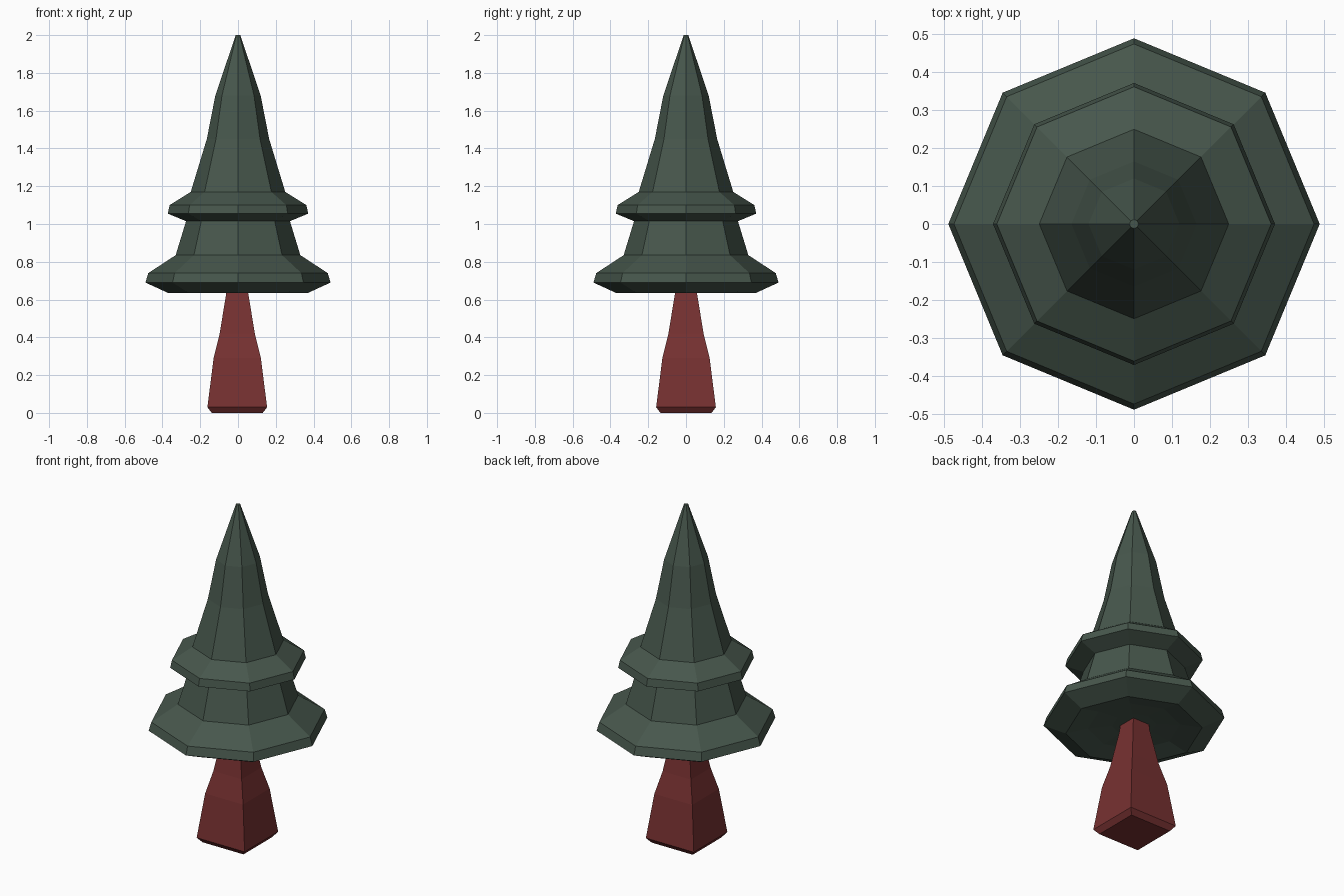
import bpy, bmesh, math

if "Cube" in bpy.data.objects:
    bpy.data.objects.remove(bpy.data.objects["Cube"])


def material(name, rgb):
    m = bpy.data.materials.new(name)
    m.diffuse_color = (*rgb, 1)
    m.use_nodes = True
    m.node_tree.nodes["Principled BSDF"].inputs["Base Color"].default_value = m.diffuse_color
    return m


def lathe(name, profile, sides, turn, mat, x=0.0):
    """Spin (radius, z) rings into a closed flat-faced solid."""
    bm = bmesh.new()
    rings = []
    for r, z in profile:
        angles = [turn + 2 * math.pi * i / sides for i in range(sides)]
        rings.append([bm.verts.new((x + r * math.cos(a), r * math.sin(a), z)) for a in angles])
    for low, high in zip(rings, rings[1:]):
        for i in range(sides):
            j = (i + 1) % sides
            bm.faces.new((low[i], low[j], high[j], high[i]))
    bm.faces.new(rings[0][::-1])
    bm.faces.new(rings[-1])
    bmesh.ops.recalc_face_normals(bm, faces=bm.faces)
    mesh = bpy.data.meshes.new(name)
    bm.to_mesh(mesh)
    bm.free()
    mesh.materials.append(mat)
    obj = bpy.data.objects.new(name, mesh)
    bpy.context.collection.objects.link(obj)
    return obj


green = material("dark pine green", (0.062, 0.094, 0.072))
red = material("red brown bark", (0.185, 0.031, 0.031))

# Tiered foliage: octagonal, with a shallow hollow underneath
lathe("foliage", [
    (0.12, 0.67), (0.25, 0.66), (0.37, 0.635), (0.49, 0.69), (0.475, 0.74),
    (0.33, 0.835), (0.275, 1.015), (0.372, 1.055), (0.362, 1.10),
    (0.25, 1.17), (0.165, 1.45), (0.12, 1.68), (0.012, 2.0),
], 8, 0, green)

# Square tapered trunk, profile given as half widths
trunk = [(0.135, 0), (0.158, 0.03), (0.125, 0.29), (0.093, 0.42), (0.058, 0.635), (0.054, 0.69)]
lathe("trunk", [(w * math.sqrt(2), z) for w, z in trunk], 4, math.pi / 4, red, x=-0.004)
